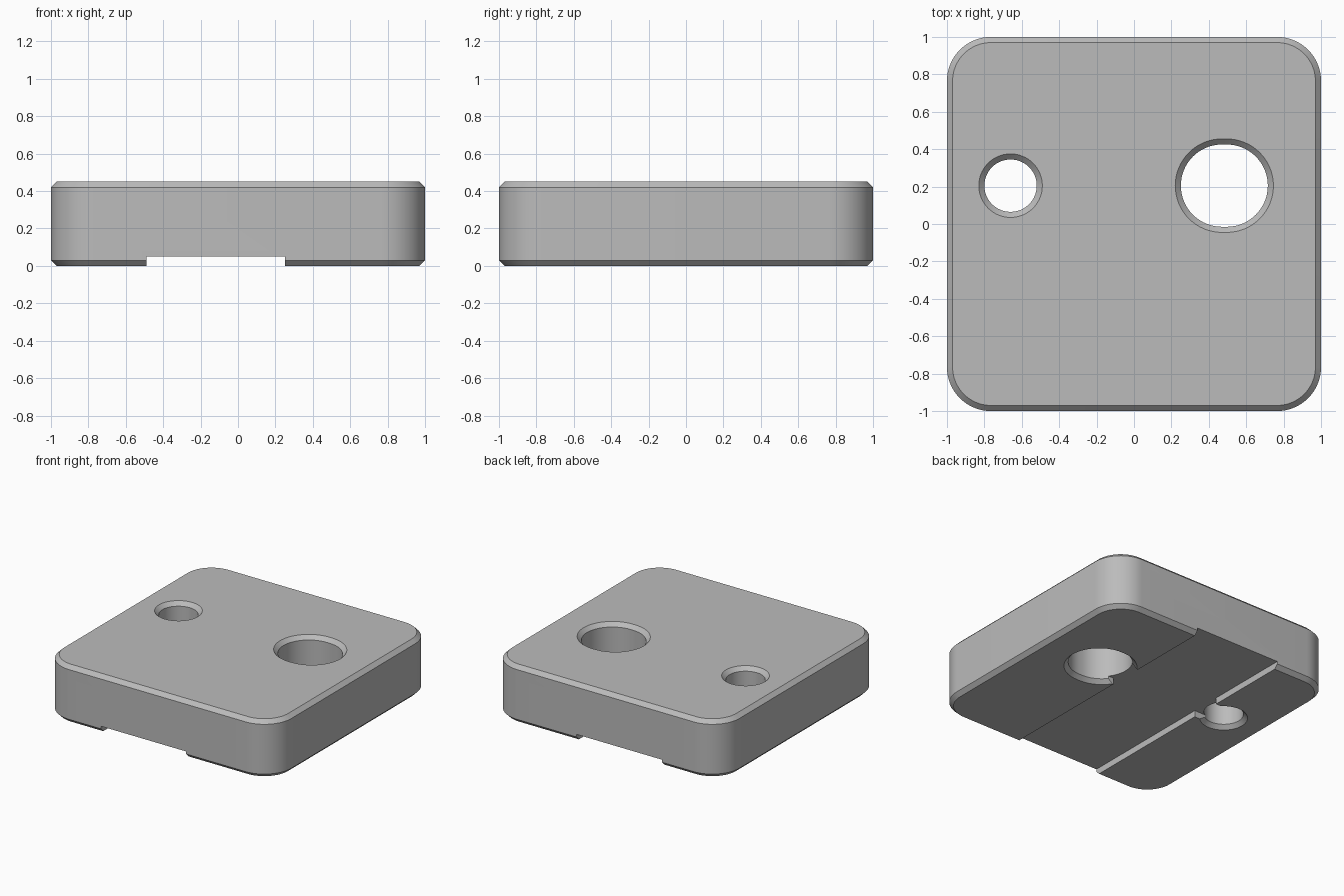
import bpy, bmesh, math

if "Cube" in bpy.data.objects:
    bpy.data.objects.remove(bpy.data.objects["Cube"])

H, CH = 0.45, 0.03        # block height, chamfer size
GROOVE = (-0.49, 0.25)    # channel limits in x
DEPTH = 0.05              # channel depth

grey = bpy.data.materials.new("plain grey")
grey.diffuse_color = (0.5, 0.5, 0.5, 1)
grey.use_nodes = True
grey.node_tree.nodes["Principled BSDF"].inputs["Base Color"].default_value = grey.diffuse_color


def rounded_outline(hx, hy, r, steps, cx=0, cy=0):
    """Rounded rectangle, same point count for every inset."""
    pts = []
    for i, (sx, sy) in enumerate([(1, 1), (-1, 1), (-1, -1), (1, -1)]):
        for k in range(steps + 1):
            a = (i + k / steps) * math.pi / 2
            pts.append((cx + sx * (hx - r) + r * math.cos(a),
                        cy + sy * (hy - r) + r * math.sin(a)))
    return pts


def loft(name, rings):
    """Solid through a stack of (outline, z) rings."""
    bm = bmesh.new()
    loops = [[bm.verts.new((x, y, z)) for x, y in pts] for pts, z in rings]
    n = len(loops[0])
    for a, b in zip(loops, loops[1:]):
        for i in range(n):
            j = (i + 1) % n
            bm.faces.new((a[i], a[j], b[j], b[i]))
    bm.faces.new(loops[0][::-1])
    bm.faces.new(loops[-1])
    bmesh.ops.remove_doubles(bm, verts=bm.verts, dist=1e-5)
    bmesh.ops.recalc_face_normals(bm, faces=bm.faces)
    me = bpy.data.meshes.new(name)
    bm.to_mesh(me)
    bm.free()
    me.materials.append(grey)
    ob = bpy.data.objects.new(name, me)
    bpy.context.collection.objects.link(ob)
    return ob


def box(name, x0, x1, y0, y1, z0, z1):
    pts = [(x0, y0), (x1, y0), (x1, y1), (x0, y1)]
    return loft(name, [(pts, z0), (pts, z1)])


def hole(name, cx, cy, r, stretch=0):
    """Through hole with a countersink at both ends."""
    e = 0.02
    rings = []
    for grow, z in [(CH + e, -e), (0, CH), (0, H - CH), (CH + e, H + e)]:
        q = r + grow
        rings.append((rounded_outline(q + stretch, q, q, 16, cx, cy), z))
    return loft(name, rings)


# Chamfered block
outer = rounded_outline(1, 1, 0.235, 16)
inner = rounded_outline(1 - CH, 1 - CH, 0.235 - CH, 16)
block = loft("block", [(inner, 0), (outer, CH), (outer, H - CH), (inner, H)])

# Channel underneath, two holes, and the notches joining holes to the channel
cutters = [
    box("channel_cutter", *GROOVE, -1.2, 1.2, -0.1, DEPTH),
    hole("small_hole_cutter", -0.66, 0.205, 0.14),
    hole("large_hole_cutter", 0.483, 0.205, 0.22, 0.0125),
    box("small_notch_cutter", -0.62, -0.45, 0.088, 0.322, -0.09, DEPTH),
    box("large_notch_cutter", 0.2, 0.4, 0.07, 0.34, -0.09, DEPTH),
]
bpy.context.view_layer.objects.active = block
block.select_set(True)
for c in cutters:
    m = block.modifiers.new(c.name, 'BOOLEAN')
    m.operation, m.solver, m.object = 'DIFFERENCE', 'EXACT', c
    bpy.ops.object.modifier_apply(modifier=m.name)
    bpy.data.objects.remove(c)

# Smooth round walls, sharp chamfer edges
bpy.ops.object.select_all(action='DESELECT')
block.select_set(True)
bpy.ops.object.shade_smooth_by_angle(angle=math.radians(25))
